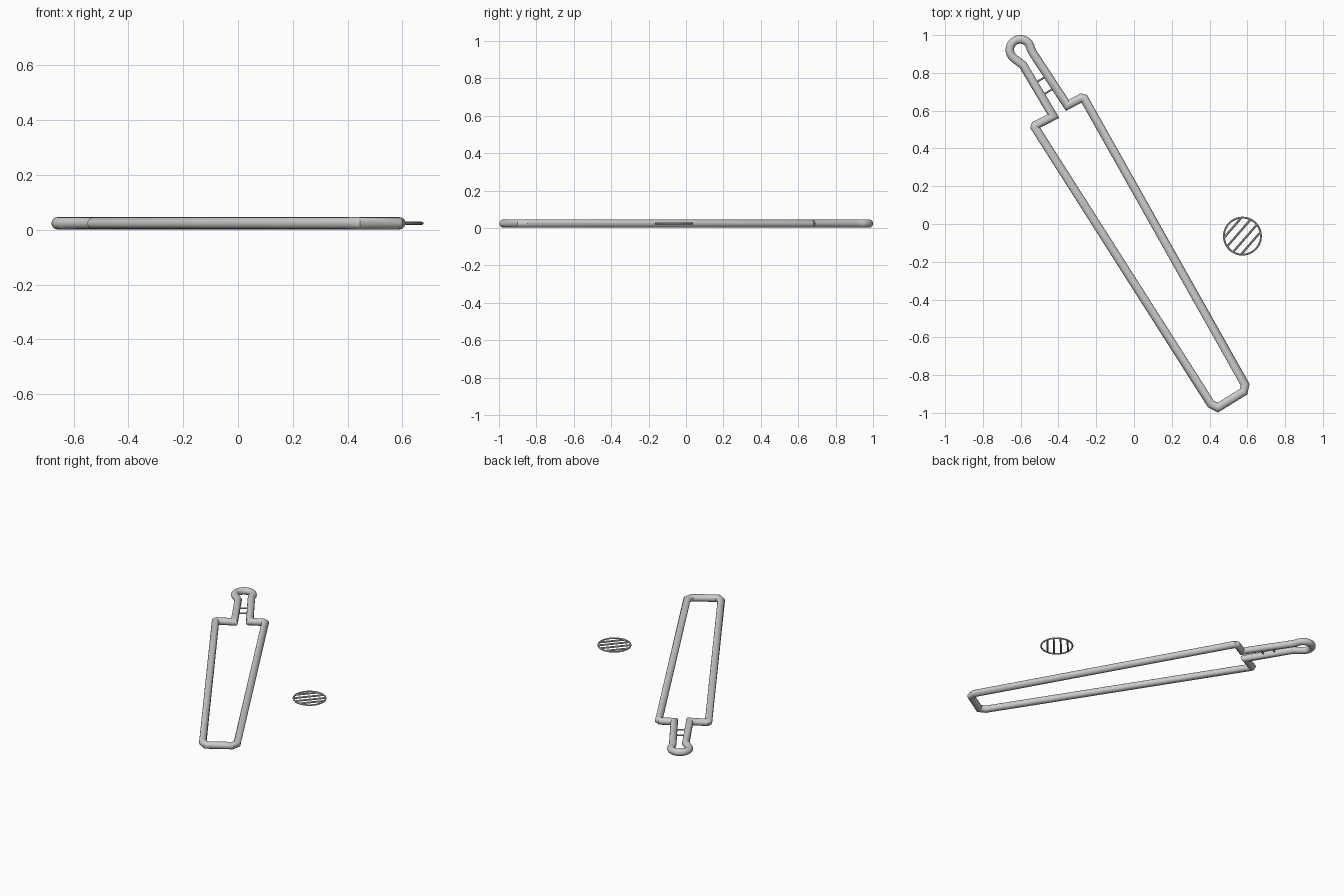
import bpy, bmesh
from math import sin, cos, pi, radians, sqrt
from mathutils import Vector

if "Cube" in bpy.data.objects:
    bpy.data.objects.remove(bpy.data.objects["Cube"])

Z = 0.0235


def sweep(name, pts, r, sides=16, closed=True):
    """Mitred round tube along a flat path."""
    bm = bmesh.new()
    pts = [Vector(p) for p in pts]
    n, rings = len(pts), []
    for i, p in enumerate(pts):
        a = (p - pts[i - 1]).normalized() if closed or i > 0 else None
        b = (pts[(i + 1) % n] - p).normalized() if closed or i < n - 1 else None
        a, b = a or b, b or a
        na, nb = Vector((-a.y, a.x)), Vector((-b.y, b.x))
        m = (na + nb).normalized()
        m = m / max(m.dot(na), 0.5)
        rings.append([bm.verts.new((p.x + m.x * r * cos(t), p.y + m.y * r * cos(t), Z + r * sin(t)))
                      for t in [2 * pi * k / sides for k in range(sides)]])
    for i in range(n if closed else n - 1):
        A, B = rings[i], rings[(i + 1) % n]
        for k in range(sides):
            j = (k + 1) % sides
            bm.faces.new((A[k], A[j], B[j], B[k]))
    if not closed:
        bm.faces.new(rings[0])
        bm.faces.new(rings[-1])
    bmesh.ops.recalc_face_normals(bm, faces=bm.faces)
    me = bpy.data.meshes.new(name)
    bm.to_mesh(me)
    bm.free()
    ob = bpy.data.objects.new(name, me)
    bpy.context.collection.objects.link(ob)
    bpy.context.view_layer.objects.active = ob
    ob.select_set(True)
    bpy.ops.object.shade_smooth_by_angle(angle=radians(35))
    ob.select_set(False)
    return ob


def arc(cx, cy, r, a0, a1, n):
    return [(cx + r * cos(radians(a0 + (a1 - a0) * i / n)),
             cy + r * sin(radians(a0 + (a1 - a0) * i / n))) for i in range(n + 1)]


# Frame: blade, shoulders, neck and rounded head in one closed loop
path = [(-0.525, 0.512), (0.407, -0.953), (0.444, -0.972), (0.580, -0.888), (0.588, -0.850),
        (-0.264, 0.664), (-0.278, 0.668), (-0.353, 0.628), (-0.535, 0.905)]
path += arc(-0.602, 0.922, 0.056, 5, 230, 14)
path += [(-0.588, 0.842), (-0.427, 0.571), (-0.522, 0.522)]
sweep("frame", path, 0.0225)

# Two cross wires in the neck
sweep("neck_wire_upper", [(-0.530, 0.742), (-0.452, 0.790)], 0.005, 8, False)
sweep("neck_wire_lower", [(-0.492, 0.678), (-0.412, 0.726)], 0.005, 8, False)

# Separate round disc: ring with diagonal bars
CX, CY, R = 0.574, -0.064, 0.098
sweep("ring", arc(CX, CY, R, 0, 360 - 360 / 40, 39), 0.005, 8)
d = Vector((cos(radians(49)), sin(radians(49))))
nrm = Vector((-d.y, d.x))
for i, off in enumerate((0.068, 0.025, -0.018, -0.058)):
    c = Vector((CX, CY)) + nrm * off
    h = sqrt(R * R - off * off)
    sweep(f"ring_bar_{i + 1}", [c - d * h, c + d * h], 0.006, 8, False)
